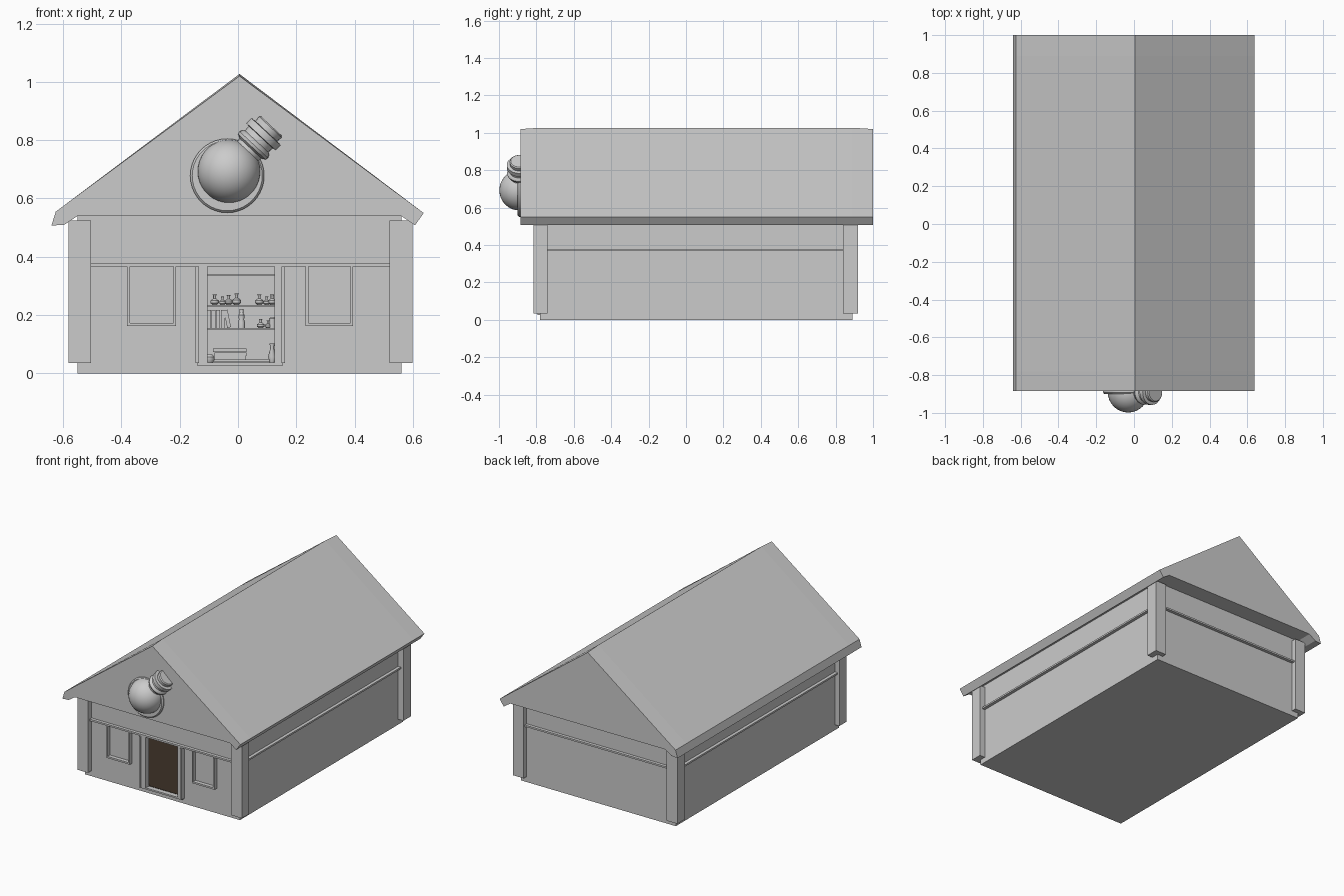
import bpy, bmesh, math
from mathutils import Vector, Matrix

if "Cube" in bpy.data.objects:
    bpy.data.objects.remove(bpy.data.objects["Cube"])

CX = 0.005                      # slight offset of the house axis
X0, X1, Y0, Y1 = -0.55, 0.56, -0.78, 0.89
brown = bpy.data.materials.new("dark_wood")
brown.diffuse_color = (0.045, 0.03, 0.02, 1)
brown.use_nodes = True
brown.node_tree.nodes["Principled BSDF"].inputs["Base Color"].default_value = brown.diffuse_color


def finish(name, bm, mat=None, smooth=False):
    bmesh.ops.recalc_face_normals(bm, faces=bm.faces)
    me = bpy.data.meshes.new(name)
    bm.to_mesh(me)
    bm.free()
    ob = bpy.data.objects.new(name, me)
    bpy.context.collection.objects.link(ob)
    if mat:
        me.materials.append(mat)
    if smooth:
        bpy.ops.object.select_all(action='DESELECT')
        ob.select_set(True)
        bpy.context.view_layer.objects.active = ob
        bpy.ops.object.shade_smooth_by_angle(angle=math.radians(40))
    return ob


def box(name, x0, x1, y0, y1, z0, z1, mat=None, tilt=0):
    bm = bmesh.new()
    bmesh.ops.create_cube(bm, size=1)
    m = (Matrix.Translation(((x0 + x1) / 2, (y0 + y1) / 2, (z0 + z1) / 2))
         @ Matrix.Rotation(tilt, 4, 'Y') @ Matrix.Diagonal((x1 - x0, y1 - y0, z1 - z0, 1)))
    bm.transform(m)
    return finish(name, bm, mat)


def loft(name, rings, smooth=False):
    bm = bmesh.new()
    vs = [[bm.verts.new(p) for p in r] for r in rings]
    n = len(vs[0])
    for a, b in zip(vs, vs[1:]):
        for i in range(n):
            bm.faces.new((a[i], a[(i + 1) % n], b[(i + 1) % n], b[i]))
    bm.faces.new(vs[0])
    bm.faces.new(vs[-1])
    return finish(name, bm, None, smooth)


def lathe(name, profile, loc, axis=(0, 0, 1), segs=16):
    q = Vector(axis).to_track_quat('Z', 'Y')
    rings = [[Vector(loc) + q @ Vector((r * math.cos(2 * math.pi * i / segs),
                                        r * math.sin(2 * math.pi * i / segs), z))
              for i in range(segs)] for r, z in profile]
    return loft(name, rings, True)


# Foundation, brown floor and hollow walls with a door opening
T = 0.02
DX0, DX1, DZ0, DZ1 = -0.105, 0.125, 0.035, 0.37
box("foundation", X0, X1, Y0, Y1, 0, DZ0)
box("floor", X0 + T, X1 - T, Y0 + T, Y1 - T, DZ0, DZ0 + 0.002, brown)
box("front_wall_left", X0, DX0, Y0, Y0 + T, DZ0, 0.54)
box("front_wall_right", DX1, X1, Y0, Y0 + T, DZ0, 0.54)
box("front_wall_top", DX0, DX1, Y0, Y0 + T, DZ1, 0.54)
box("back_wall", X0, X1, Y1 - T, Y1, DZ0, 0.54)
box("left_wall", X0, X0 + T, Y0 + T, Y1 - T, DZ0, 0.54)
box("right_wall", X1 - T, X1, Y0 + T, Y1 - T, DZ0, 0.54)

# Corner posts
for x0, x1 in ((-0.582, -0.505), (0.52, 0.598)):
    for y0, y1 in ((-0.815, -0.74), (0.84, 0.92)):
        box("corner_post", x0, x1, y0, y1, 0.035, 0.525)

# Horizontal trim around the walls
P = 0.02
box("front_trim", -0.505, 0.52, Y0 - P, Y0, 0.367, 0.378)
box("back_trim", -0.505, 0.52, Y1, Y1 + P, 0.367, 0.378)
box("left_trim", X0 - P, X0, -0.74, 0.84, 0.367, 0.378)
box("right_trim", X1, X1 + P, -0.74, 0.84, 0.367, 0.378)

# Solid roof with a ridge that dips slightly at both ends
rings = []
for y, top in ((-0.885, 1.02), (Y0, 1.027), (Y1, 1.027), (1.0, 1.02)):
    prof = [(-0.625, 0.555), (CX, top), (0.637, 0.55), (0.607, 0.508),
            (0.56, 0.54), (-0.55, 0.54), (-0.595, 0.51), (-0.64, 0.507)]
    rings.append([(x, y, z) for x, z in prof])
loft("roof", rings)

# Door frame
for x0, x1, s in ((-0.14, DX0, -1), (DX1, 0.155, 1)):
    box("door_jamb", x0, x1, Y0 - 0.02, Y0 + T, DZ0, 0.367)
    e = x0 if s < 0 else x1
    box("door_jamb_edge", e - 0.006, e + 0.006, Y0 - 0.028, Y0, DZ0, 0.367)
box("door_sill", -0.14, 0.155, Y0 - 0.015, Y0, 0.027, 0.037)

# Window frames
for x0, x1 in ((-0.38, -0.213), (0.232, 0.395)):
    box("window_side", x0, x0 + 0.009, Y0 - 0.025, Y0, 0.165, 0.367)
    box("window_side", x1 - 0.009, x1, Y0 - 0.025, Y0, 0.165, 0.367)
    box("window_sill", x0, x1, Y0 - 0.025, Y0, 0.162, 0.173)

# Round flask sign on the gable
lathe("sign_plate", [(0.127, 0), (0.127, 0.01), (0.12, 0.018)],
      (-0.037, -0.882, 0.678), (0, -1, 0), 40)
C = Vector((-0.031, -0.89, 0.693))
bm = bmesh.new()
bmesh.ops.create_uvsphere(bm, u_segments=32, v_segments=18, radius=0.108,
                          matrix=Matrix.Translation(C))
finish("flask_body", bm, None, True)
D = (0.68, 0, 0.73)
lathe("flask_neck", [(0.05, 0.05), (0.05, 0.108), (0.064, 0.115), (0.067, 0.125),
                     (0.062, 0.135), (0.055, 0.14), (0.055, 0.165)], C, D, 24)
lathe("flask_collar", [(0.055, 0.16), (0.068, 0.162), (0.068, 0.186), (0.055, 0.188)], C, D, 24)
lathe("flask_stopper", [(0.05, 0.18), (0.053, 0.208), (0.047, 0.213)], C, D, 24)

# Shelf unit against the back wall
SY0, SY1 = 0.72, 0.87
for x in (-0.125, 0.13):
    box("shelf_side", x, x + 0.015, SY0, SY1, DZ0, 0.36)
for z in (0.047, 0.155, 0.235, 0.34):
    box("shelf_board", -0.11, 0.13, SY0, SY1, z - 0.006, z)

# Bottles, jars and books on the shelves
FLASK = [(0.007, 0), (0.014, 0.006), (0.014, 0.015), (0.005, 0.022), (0.005, 0.032), (0.008, 0.036)]
TALL = [(0.012, 0), (0.012, 0.02), (0.009, 0.03), (0.011, 0.045), (0.006, 0.052), (0.007, 0.066)]
YB = 0.77
for x, k in ((-0.08, 1), (-0.053, 0.8), (-0.032, 0.95), (-0.005, 1.1), (0.073, 1), (0.098, 0.8), (0.117, 1)):
    lathe("potion_bottle", [(r * k, z * k) for r, z in FLASK], (x, YB, 0.235), segs=12)
for x, k in ((0.078, 0.9), (0.103, 0.75)):
    lathe("small_bottle", [(r * k, z * k) for r, z in FLASK], (x, YB, 0.155), segs=12)
lathe("tall_bottle", TALL, (0.012, YB, 0.155), segs=12)
lathe("jar", [(0.011, 0), (0.011, 0.034), (0.007, 0.038)], (0.118, YB, 0.155), segs=12)
for i in range(4):
    box("standing_book", -0.107 + i * 0.016, -0.093 + i * 0.016, SY0 + 0.02, SY1 - 0.03, 0.155, 0.218)
box("leaning_book", -0.043, -0.03, SY0 + 0.02, SY1 - 0.03, 0.157, 0.218, tilt=-0.2)
for i, (a, b) in enumerate(((-0.085, 0.025), (-0.08, 0.03), (-0.085, 0.03))):
    box("stacked_book", a, b, SY0 + 0.01, SY1 - 0.02, 0.047 + i * 0.013, 0.059 + i * 0.013)
lathe("floor_pot", [(0.012, 0), (0.018, 0.01), (0.018, 0.02), (0.01, 0.028)], (-0.098, 0.69, 0.037), segs=12)
lathe("floor_vase", [(0.008, 0), (0.014, 0.02), (0.006, 0.05), (0.009, 0.066)], (0.117, 0.69, 0.037), segs=12)
